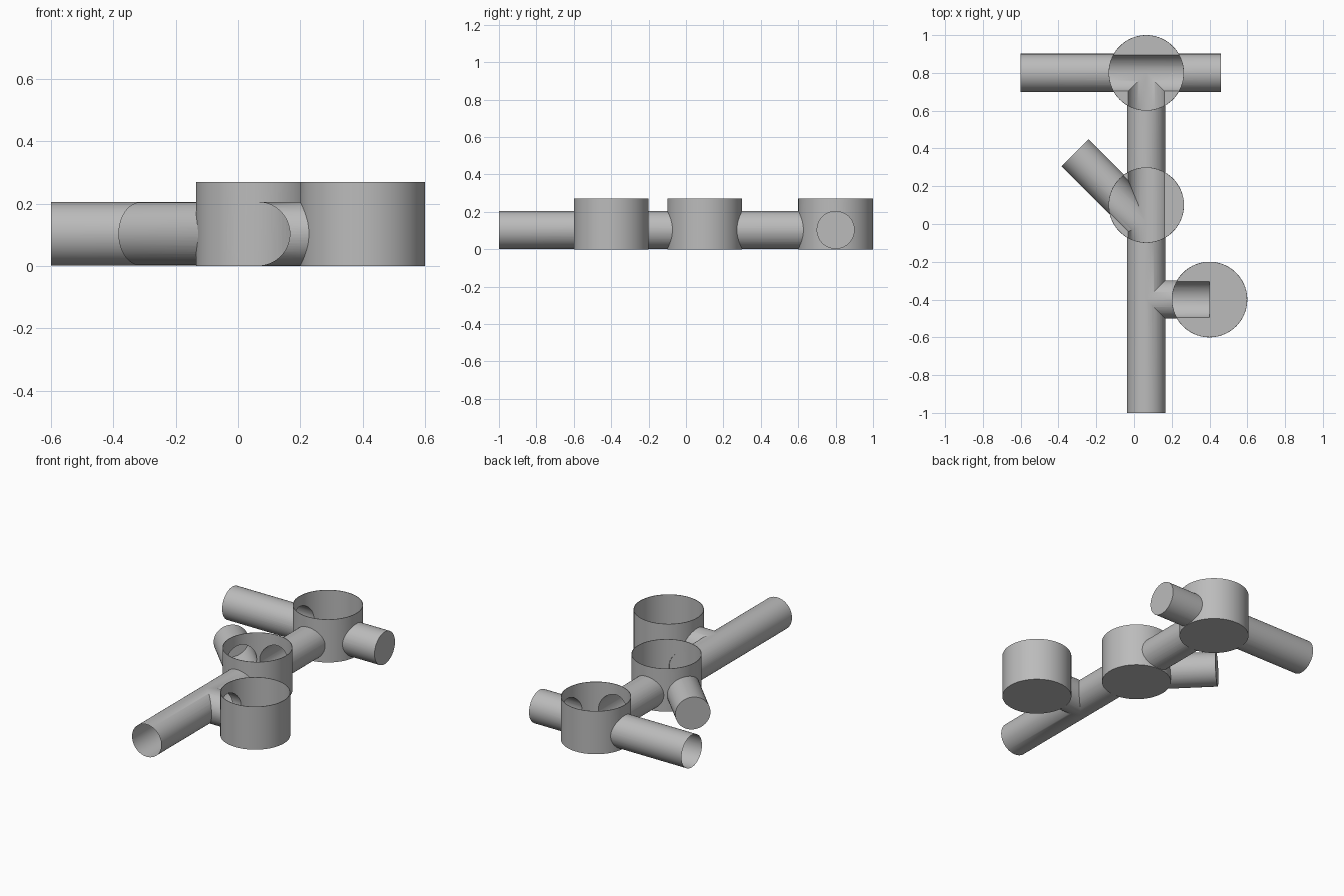
import bpy, bmesh
from mathutils import Vector

if "Cube" in bpy.data.objects:
    bpy.data.objects.remove(bpy.data.objects["Cube"], do_unlink=True)

grey = bpy.data.materials.new("plain_grey")
grey.use_nodes = True
colour = (0.5, 0.5, 0.5, 1)
grey.diffuse_color = colour
grey.node_tree.nodes["Principled BSDF"].inputs["Base Color"].default_value = colour

AXIS_X, PIPE_Z, PIPE_R = 0.065, 0.1035, 0.1015
POT_R, POT_H, BENCH_Z, WALL = 0.2, 0.27, 0.07, 0.003
POTS = {"back": (AXIS_X, 0.8), "middle": (AXIS_X, 0.1), "side": (0.4, -0.4)}


def cylinder(name, start, end, radius, sides=64):
    """Closed cylinder between two points."""
    start, end = Vector(start), Vector(end)
    axis = end - start
    bpy.ops.mesh.primitive_cylinder_add(vertices=sides, radius=radius,
                                        depth=axis.length, location=(start + end) / 2)
    obj = bpy.context.object
    obj.name = name
    obj.rotation_euler = axis.to_track_quat('Z', 'Y').to_euler()
    bpy.ops.object.transform_apply(location=True, rotation=True, scale=True)
    obj.data.materials.append(grey)
    return obj


def combine(obj, other, operation):
    """Apply a boolean and drop the helper."""
    bpy.context.view_layer.objects.active = obj
    mod = obj.modifiers.new("bool", 'BOOLEAN')
    mod.operation, mod.solver, mod.object = operation, 'EXACT', other
    bpy.ops.object.modifier_apply(modifier=mod.name)
    bpy.data.objects.remove(other, do_unlink=True)


def smooth(obj):
    bpy.ops.object.select_all(action='DESELECT')
    obj.select_set(True)
    bpy.context.view_layer.objects.active = obj
    bpy.ops.object.shade_smooth_by_angle(angle=0.6)


def pipe_network(name):
    """Main run with cross pipe, slanted inlet and side branch."""
    runs = [((AXIS_X, -1), (AXIS_X, 0.8)), ((-0.6, 0.8), (0.46, 0.8)),
            ((AXIS_X, 0), (-0.312, 0.377)), ((AXIS_X, -0.4), (0.4, -0.4))]
    parts = [cylinder(name, (*a, PIPE_Z), (*b, PIPE_Z), PIPE_R) for a, b in runs]
    for part in parts[1:]:
        combine(parts[0], part, 'UNION')
    parts[0].name = name
    return parts[0]


# Round chambers: thin wall, raised floor with channels, pipe openings
for label, (x, y) in POTS.items():
    pot = cylinder(label + "_chamber", (x, y, 0), (x, y, POT_H), POT_R, 96)
    cavity = cylinder("cavity", (x, y, BENCH_Z), (x, y, POT_H + 0.1), POT_R - WALL, 96)
    combine(pot, cavity, 'DIFFERENCE')
    combine(pot, pipe_network("channel"), 'DIFFERENCE')
    smooth(pot)

# Pipes outside the chambers
pipes = pipe_network("pipes")
CUT_R = POT_R - WALL / 2
for x, y in POTS.values():
    core = cylinder("core", (x, y, -0.1), (x, y, POT_H + 0.1), CUT_R, 96)
    combine(pipes, core, 'DIFFERENCE')

# Open the front and left pipe mouths and the joints with the chambers
bm = bmesh.new()
bm.from_mesh(pipes.data)


def on_pot(face):
    return any(all(abs((v.co.xy - Vector(c)).length - CUT_R) < 0.001 for v in face.verts)
               for c in POTS.values())


doomed = [f for f in bm.faces if on_pot(f)
          or all(v.co.y < -0.999 for v in f.verts)
          or all(v.co.x < -0.599 for v in f.verts)]
bmesh.ops.delete(bm, geom=doomed, context='FACES')
bm.to_mesh(pipes.data)
bm.free()
smooth(pipes)
